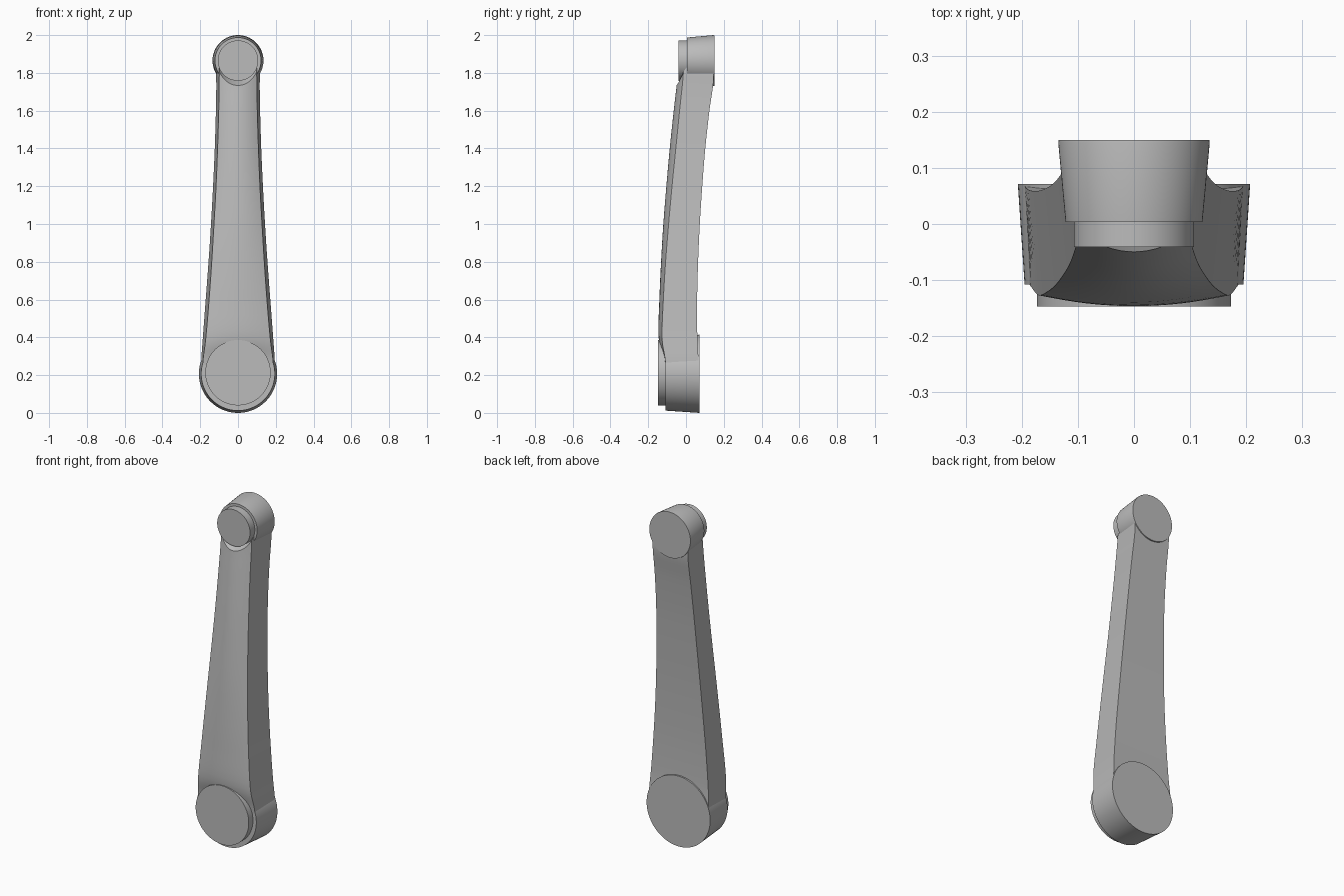
import bpy, bmesh, math

if "Cube" in bpy.data.objects:
    bpy.data.objects.remove(bpy.data.objects["Cube"])

metal = bpy.data.materials.new("satin_grey")
metal.diffuse_color = (0.5, 0.5, 0.5, 1)
metal.use_nodes = True
metal.node_tree.nodes["Principled BSDF"].inputs["Base Color"].default_value = metal.diffuse_color


def finish(name, bm):
    bmesh.ops.recalc_face_normals(bm, faces=bm.faces[:])
    me = bpy.data.meshes.new(name)
    bm.to_mesh(me)
    bm.free()
    me.materials.append(metal)
    ob = bpy.data.objects.new(name, me)
    bpy.context.collection.objects.link(ob)
    return ob


def smooth(ob, angle=28):
    bpy.ops.object.select_all(action='DESELECT')
    ob.select_set(True)
    bpy.context.view_layer.objects.active = ob
    bpy.ops.object.shade_smooth_by_angle(angle=math.radians(angle))


def loft(rings):
    bm = bmesh.new()
    rows = [[bm.verts.new(p) for p in ring] for ring in rings]
    n = len(rows[0])
    for a, b in zip(rows, rows[1:]):
        for i in range(n):
            j = (i + 1) % n
            bm.faces.new((a[i], a[j], b[j], b[i]))
    bm.faces.new(rows[0])
    bm.faces.new(rows[-1])
    return bm


def round_part(name, cz, profile, sides=96):
    """Disc-like part along y; profile is (y, radius) pairs."""
    rings = [[(r * math.cos(2 * math.pi * i / sides), y,
               cz + r * math.sin(2 * math.pi * i / sides)) for i in range(sides)]
             for y, r in profile]
    return finish(name, loft(rings))


def catmull(p0, p1, p2, p3, t):
    return 0.5 * (2 * p1 + (p2 - p0) * t + (2 * p0 - 5 * p1 + 4 * p2 - p3) * t * t
                  + (3 * p1 - p0 - 3 * p2 + p3) * t ** 3)


# Arm stations: z, half width at back, half width at front, back y, edge y, crown y
stations = [
    (0.21, 0.195, 0.188, 0.068, -0.105, -0.106),
    (0.29, 0.194, 0.184, 0.066, -0.111, -0.116),
    (0.40, 0.186, 0.170, 0.060, -0.127, -0.145),
    (0.60, 0.171, 0.153, 0.059, -0.120, -0.141),
    (0.80, 0.156, 0.139, 0.064, -0.108, -0.132),
    (1.00, 0.143, 0.127, 0.073, -0.092, -0.120),
    (1.20, 0.132, 0.116, 0.086, -0.074, -0.104),
    (1.40, 0.123, 0.108, 0.102, -0.054, -0.086),
    (1.60, 0.117, 0.102, 0.124, -0.034, -0.065),
    (1.73, 0.115, 0.100, 0.143, -0.020, -0.050),
    (1.80, 0.116, 0.099, 0.146, -0.014, -0.043),
    (1.87, 0.110, 0.098, 0.146, -0.010, -0.036),
]
rings = []
STEPS, ACROSS = 5, 16
last = len(stations) - 1
for k in range(last):
    quad = [stations[min(max(k + d, 0), last)] for d in (-1, 0, 1, 2)]
    for s in range(STEPS + (k == last - 1)):
        z, wb, wf, yb, ye, yc = [catmull(*v, s / STEPS) for v in zip(*quad)]
        ring = [(wb, yb, z), (-wb, yb, z)]
        # Crowned front face
        for i in range(ACROSS + 1):
            u = -1 + 2 * i / ACROSS
            ring.append((wf * u, ye + (yc - ye) * (1 - u * u), z))
        rings.append(ring)
arm = finish("arm", loft(rings))

# Tapered recess around the upper pin
cutter = round_part("recess_cutter", 1.865, [(-0.09, 0.151), (0.005, 0.105)])
cutter.hide_render = True
mod = arm.modifiers.new("recess", 'BOOLEAN')
mod.operation = 'DIFFERENCE'
mod.solver = 'EXACT'
mod.object = cutter
bpy.context.view_layer.objects.active = arm
bpy.ops.object.modifier_apply(modifier=mod.name)
bpy.data.objects.remove(cutter)
smooth(arm)

# Drafted end bosses and the raised discs on their front faces
smooth(round_part("lower_boss", 0.207, [(-0.108, 0.195), (0.071, 0.207)]))
smooth(round_part("lower_cap", 0.213, [(-0.147, 0.173), (-0.10, 0.173)]))
smooth(round_part("upper_boss", 1.865, [(0.004, 0.122), (0.145, 0.135), (0.15, 0.134)]))
smooth(round_part("upper_cap", 1.865, [(-0.041, 0.107), (0.01, 0.107)]))
